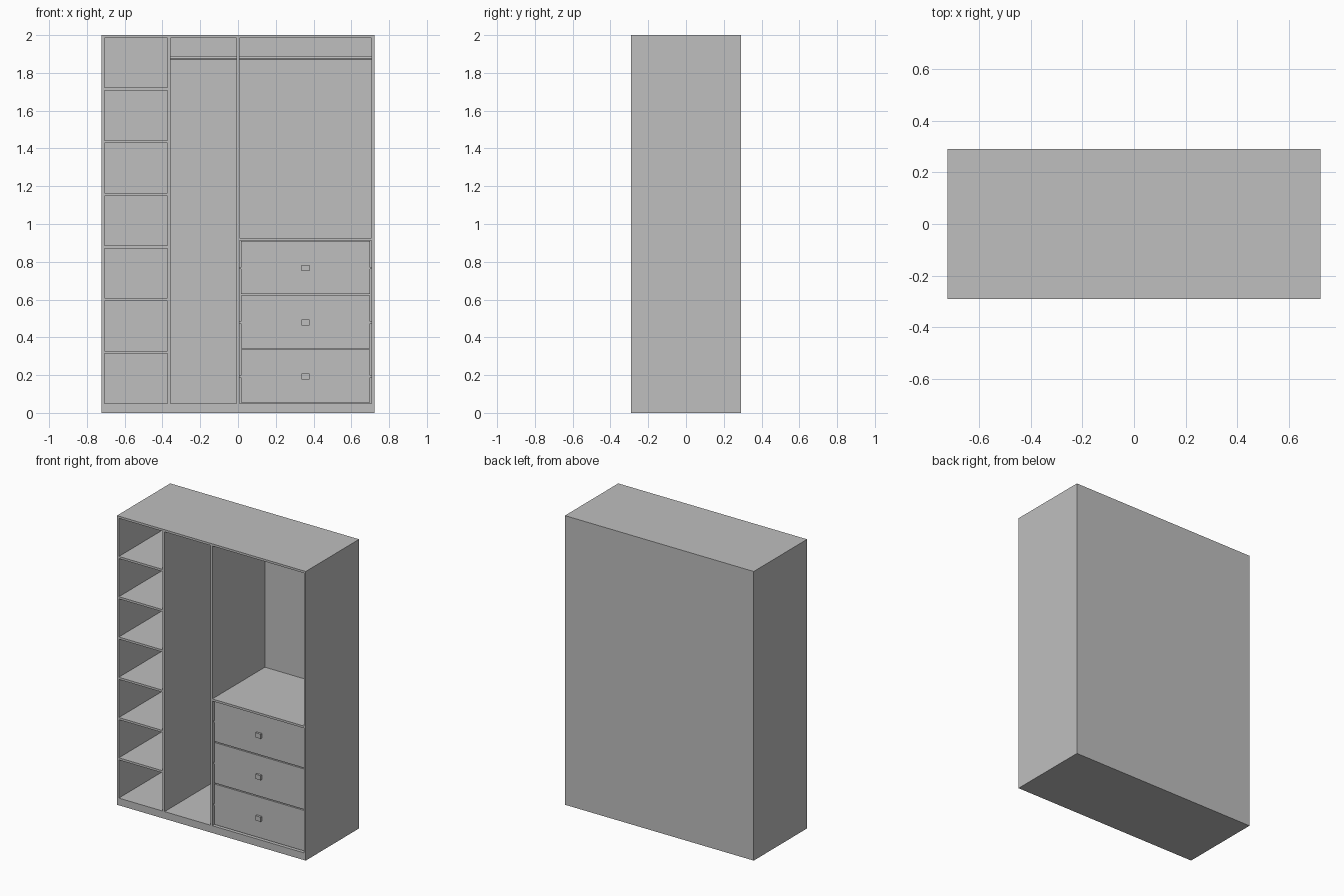
import bpy
import math

cube = bpy.data.objects.get("Cube")
if cube:
    bpy.data.objects.remove(cube, do_unlink=True)

grey = bpy.data.materials.new("plain_grey")
grey.use_nodes = True
colour = (0.52, 0.52, 0.52, 1)
grey.diffuse_color = colour
grey.node_tree.nodes["Principled BSDF"].inputs["Base Color"].default_value = colour

T = 0.015                      # board thickness
W, D, H = 0.7225, 0.2915, 2.0  # half width, half depth, height
BACK = D - 0.008               # inner face of the back panel
FLOOR, CEIL = 0.05, H - T
INNER = W - T
DIVIDER = -0.365


def box(name, x, y, z):
    """Box from (min, max) pairs on each axis."""
    bpy.ops.mesh.primitive_cube_add(size=1, location=[sum(p) / 2 for p in (x, y, z)])
    ob = bpy.context.object
    ob.name = name
    ob.scale = [p[1] - p[0] for p in (x, y, z)]
    bpy.ops.object.transform_apply(location=False, rotation=False, scale=True)
    ob.data.materials.append(grey)
    return ob


def rail(name, x0, x1, z):
    """Round hanging rail along x."""
    bpy.ops.mesh.primitive_cylinder_add(
        vertices=24, radius=0.008, depth=x1 - x0,
        location=((x0 + x1) / 2, 0, z), rotation=(0, math.pi / 2, 0))
    ob = bpy.context.object
    ob.name = name
    ob.data.materials.append(grey)
    bpy.ops.object.shade_smooth_by_angle()


# Carcass
depth = (-D, BACK)
box("top_panel", (-W, W), depth, (CEIL, H))
box("base", (-INNER, INNER), depth, (0, FLOOR))
box("back_panel", (-W, W), (BACK, D), (0, H))
box("right_side_panel", (-W, -INNER), depth, (0, CEIL))
box("left_side_panel", (INNER, W), depth, (0, CEIL))
box("shelf_divider", (DIVIDER - T / 2, DIVIDER + T / 2), depth, (FLOOR, CEIL))
box("centre_divider", (-T / 2, T / 2), depth, (FLOOR, CEIL))

# Six evenly spaced shelves
gap = (CEIL - FLOOR - 6 * T) / 7
for i in range(6):
    z = FLOOR + gap + i * (gap + T)
    box(f"shelf_{i + 1}", (-INNER, DIVIDER - T / 2), depth, (z, z + T))

# Hanging rails
rail("middle_hanging_rail", DIVIDER + T / 2, -T / 2, 1.88)
rail("left_hanging_rail", T / 2, INNER, 1.88)

# Drawer unit
box("drawer_top_shelf", (T / 2, INNER), depth, (0.912, 0.912 + T))
x0, x1 = T / 2 + 0.008, INNER - 0.008
mid = (x0 + x1) / 2
front, back = -D + 0.015, BACK - 0.03
for i in range(3):
    z0 = 0.055 + i * 0.287
    z1 = z0 + 0.28
    zm = (z0 + z1) / 2 - 0.003
    n = f"drawer_{i + 1}"
    box(n + "_front", (x0, x1), (front, front + T), (z0, z1))
    # Open box behind the front
    low, high = z0 + 0.015, z1 - 0.04
    run = (front + T, back)
    box(n + "_right_wall", (x0, x0 + T), run, (low, high))
    box(n + "_left_wall", (x1 - T, x1), run, (low, high))
    box(n + "_rear_wall", (x0 + T, x1 - T), (back - T, back), (low, high))
    box(n + "_floor", (x0 + T, x1 - T), (front + T, back - T), (low, low + 0.008))
    # Runners in the side gaps
    box(n + "_right_runner", (T / 2, x0), (front, back), (zm - 0.005, zm + 0.005))
    box(n + "_left_runner", (x1, INNER), (front, back), (zm - 0.005, zm + 0.005))
    # Square knob
    box(n + "_knob", (mid - 0.02, mid + 0.02), (-D, front), (zm - 0.016, zm + 0.016))
